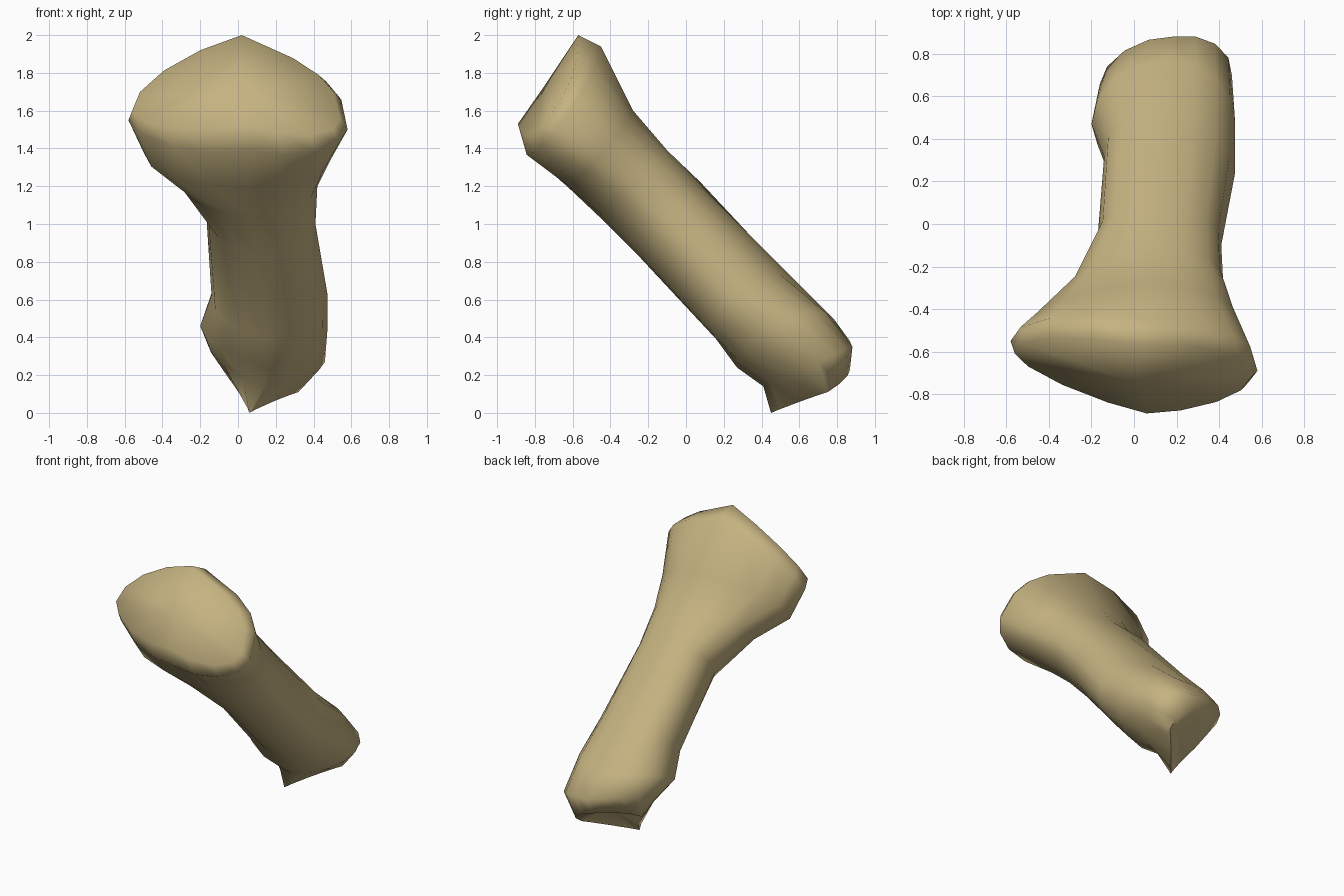
import bpy, bmesh, math
from mathutils import Vector

if "Cube" in bpy.data.objects:
    bpy.data.objects.remove(bpy.data.objects["Cube"])

SIDES = 16

# Bone cross-sections: left, right, underside, upper side, then the fullness of
# the upper-right, upper-left, lower-left and lower-right quarters (2 = ellipse)
SECTIONS = [
    ((-.56, -.61, 1.60), (.54, -.73, 1.56), (.06, -.89, 1.53), (.02, -.57, 2.0), (3.2, 1.9, 1.6, 1.7)),
    ((-.58, -.55, 1.55), (.58, -.69, 1.50), (.08, -.85, 1.39), (.05, -.45, 1.94), (3.2, 1.9, 1.6, 1.6)),
    ((-.50, -.48, 1.38), (.49, -.47, 1.34), (.05, -.63, 1.20), (.06, -.28, 1.60), (2.4, 1.9, 2.0, 1.7)),
    ((-.31, -.32, 1.24), (.42, -.29, 1.20), (.08, -.45, 1.03), (.10, -.10, 1.39), (2.4, 2.1, 2.0, 1.7)),
    ((-.17, -.05, 1.08), (.41, -.10, 1.00), (.10, -.25, .83), (.12, .07, 1.21), (2.4, 2.2, 2.2, 1.8)),
    ((-.14, .32, .62), (.475, .24, .62), (.14, .16, .39), (.14, .56, .72), (2.2, 2.3, 2.2, 1.8)),
    ((-.20, .47, .46), (.475, .48, .46), (.16, .27, .24), (.16, .78, .50), (2.1, 2.1, 2.0, 2.0)),
    ((-.16, .66, .37), (.46, .70, .27), (.14, .41, .14), (.18, .88, .35), (1.9, 1.8, 2.0, 2.0)),
    ((-.04, .57, .17), (.32, .75, .11), (.06, .45, .00), (.18, .85, .24), (1.8, 1.8, .9, .9)),
]


def section_points(left, right, under, upper, fullness):
    left, right, under, upper = map(Vector, (left, right, under, upper))
    centre = (under + upper) / 2
    points = []
    for i in range(SIDES):
        a = math.tau * i / SIDES
        c, s = math.cos(a), math.sin(a)
        side = right if c > 0 else left
        cap = upper if s > 0 else under
        power = 2 / fullness[i * 4 // SIDES]
        points.append(centre + abs(c) ** power * (side - centre)
                      + abs(s) ** power * (cap - centre))
    return points


bm = bmesh.new()
rings = [[bm.verts.new(p) for p in section_points(*s)] for s in SECTIONS]

# Skin between the cross-sections
for a, b in zip(rings, rings[1:]):
    for i in range(SIDES):
        j = (i + 1) % SIDES
        bm.faces.new((a[i], a[j], b[j], b[i]))

# Gently domed head face and dented lower end
for ring, tip in ((rings[0], (.02, -.75, 1.73)), (rings[-1], (.17, .66, .21))):
    v = bm.verts.new(tip)
    for i in range(SIDES):
        bm.faces.new((ring[i], ring[(i + 1) % SIDES], v))

bmesh.ops.recalc_face_normals(bm, faces=bm.faces)
mesh = bpy.data.meshes.new("bone")
bm.to_mesh(mesh)
bm.free()

bone = bpy.data.objects.new("bone", mesh)
bpy.context.collection.objects.link(bone)
mat = bpy.data.materials.new("bone_tan")
mat.diffuse_color = (.56, .45, .22, 1)
mat.use_nodes = True
mat.node_tree.nodes["Principled BSDF"].inputs["Base Color"].default_value = mat.diffuse_color
mesh.materials.append(mat)

# Smooth surface, sharp only at the broken tip
bpy.context.view_layer.objects.active = bone
bone.select_set(True)
bpy.ops.object.shade_smooth_by_angle(angle=math.radians(85))
